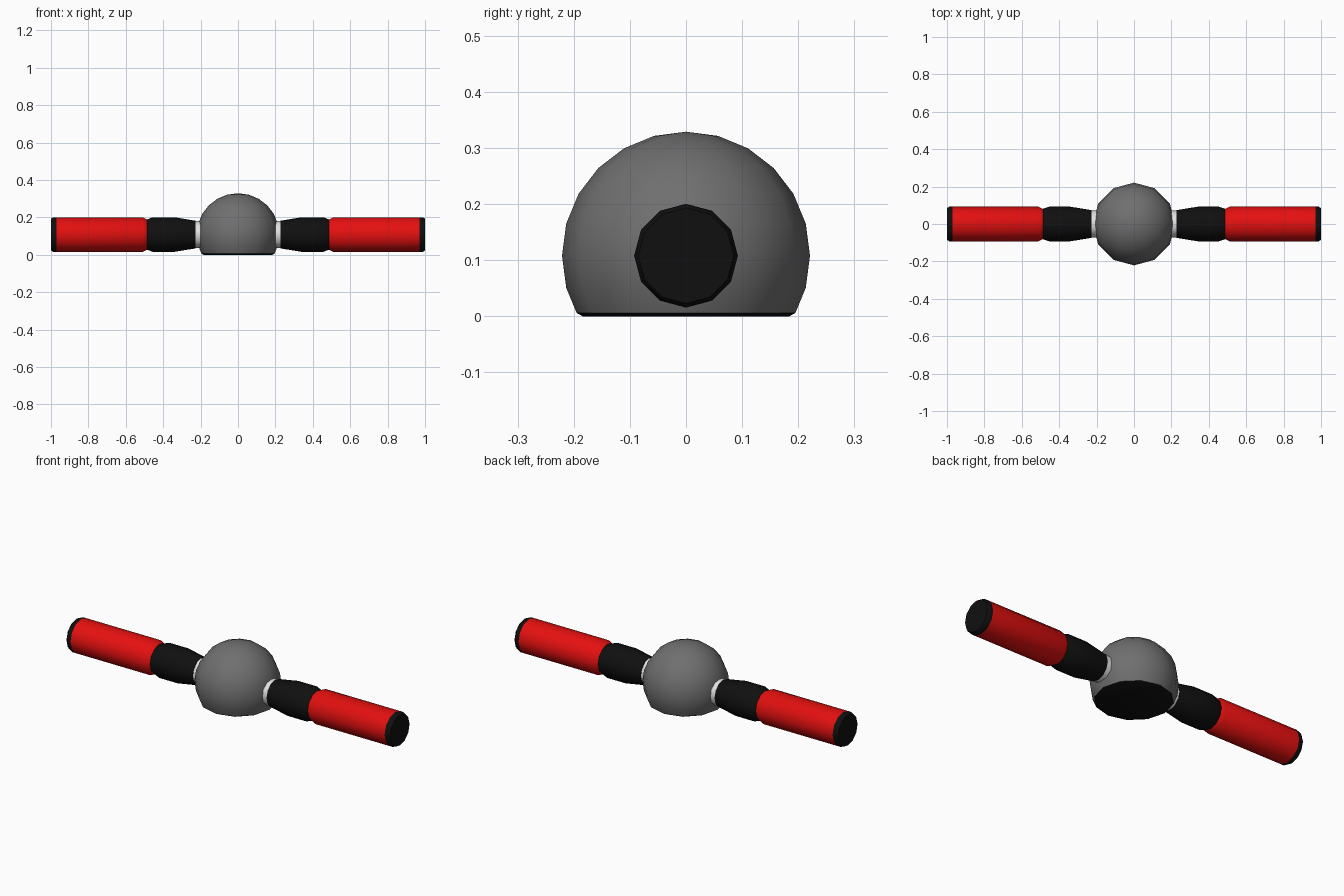
import bpy, bmesh, math
from mathutils import Matrix

if "Cube" in bpy.data.objects:
    bpy.data.objects.remove(bpy.data.objects["Cube"])

SIDES = 12
CZ = 0.108   # height of the handle axis and ball centre
R = 0.221    # ball radius


def material(name, rgb):
    m = bpy.data.materials.new(name)
    m.diffuse_color = (*rgb, 1)
    m.use_nodes = True
    m.node_tree.nodes["Principled BSDF"].inputs["Base Color"].default_value = m.diffuse_color
    return m


RED = material("red", (0.78, 0.005, 0.005))
GREY = material("grey", (0.16, 0.16, 0.16))
BLACK = material("black", (0.005, 0.005, 0.005))
WHITE = material("white", (0.75, 0.75, 0.75))


def lathe(name, profile, mat, matrix=Matrix()):
    """Spin (height, radius) pairs round z, cap open ends, then place."""
    bm = bmesh.new()
    rings = []
    for h, r in profile:
        if r < 1e-5:
            rings.append([bm.verts.new((0, 0, h))] * SIDES)
        else:
            angles = [2 * math.pi * i / SIDES for i in range(SIDES)]
            rings.append([bm.verts.new((r * math.cos(a), r * math.sin(a), h)) for a in angles])
    for a, b in zip(rings, rings[1:]):
        for i in range(SIDES):
            j = (i + 1) % SIDES
            bm.faces.new(list(dict.fromkeys((a[i], a[j], b[j], b[i]))))
    for ring in (rings[0], rings[-1]):
        if len(set(ring)) > 1:
            bm.faces.new(ring)
    bm.transform(matrix)
    bmesh.ops.recalc_face_normals(bm, faces=bm.faces)
    mesh = bpy.data.meshes.new(name)
    bm.to_mesh(mesh)
    bm.free()
    mesh.materials.append(mat)
    ob = bpy.data.objects.new(name, mesh)
    bpy.context.collection.objects.link(ob)
    bpy.ops.object.select_all(action='DESELECT')
    ob.select_set(True)
    bpy.context.view_layer.objects.active = ob
    bpy.ops.object.shade_smooth_by_angle(angle=math.radians(35))
    return ob


# central ball, cut flat near the ground
ball = [(0.006, 0.195)]
for deg in range(-15, 90, 15):
    a = math.radians(deg)
    ball.append((CZ + R * math.sin(a), R * math.cos(a)))
ball.append((CZ + R, 0))
lathe("ball", ball, GREY)

# black foot pad under the ball
lathe("foot_pad", [(0, 0.184), (0.006, 0.195)], BLACK)

# handles on both sides
for side, sign in (("right", 1), ("left", -1)):
    place = Matrix.Translation((0, 0, CZ)) @ Matrix.Rotation(sign * math.pi / 2, 4, 'Y')
    lathe(side + "_collar", [(0.15, 0.072), (0.232, 0.072)], WHITE, place)
    lathe(side + "_neck", [(0.228, 0.074), (0.34, 0.0925), (0.455, 0.0925), (0.487, 0.081)], BLACK, place)
    lathe(side + "_grip", [(0.487, 0.081), (0.51, 0.0925), (0.97, 0.0925)], RED, place)
    lathe(side + "_end_cap", [(0.97, 0.0925), (0.988, 0.0925), (1.0, 0.085)], BLACK, place)
